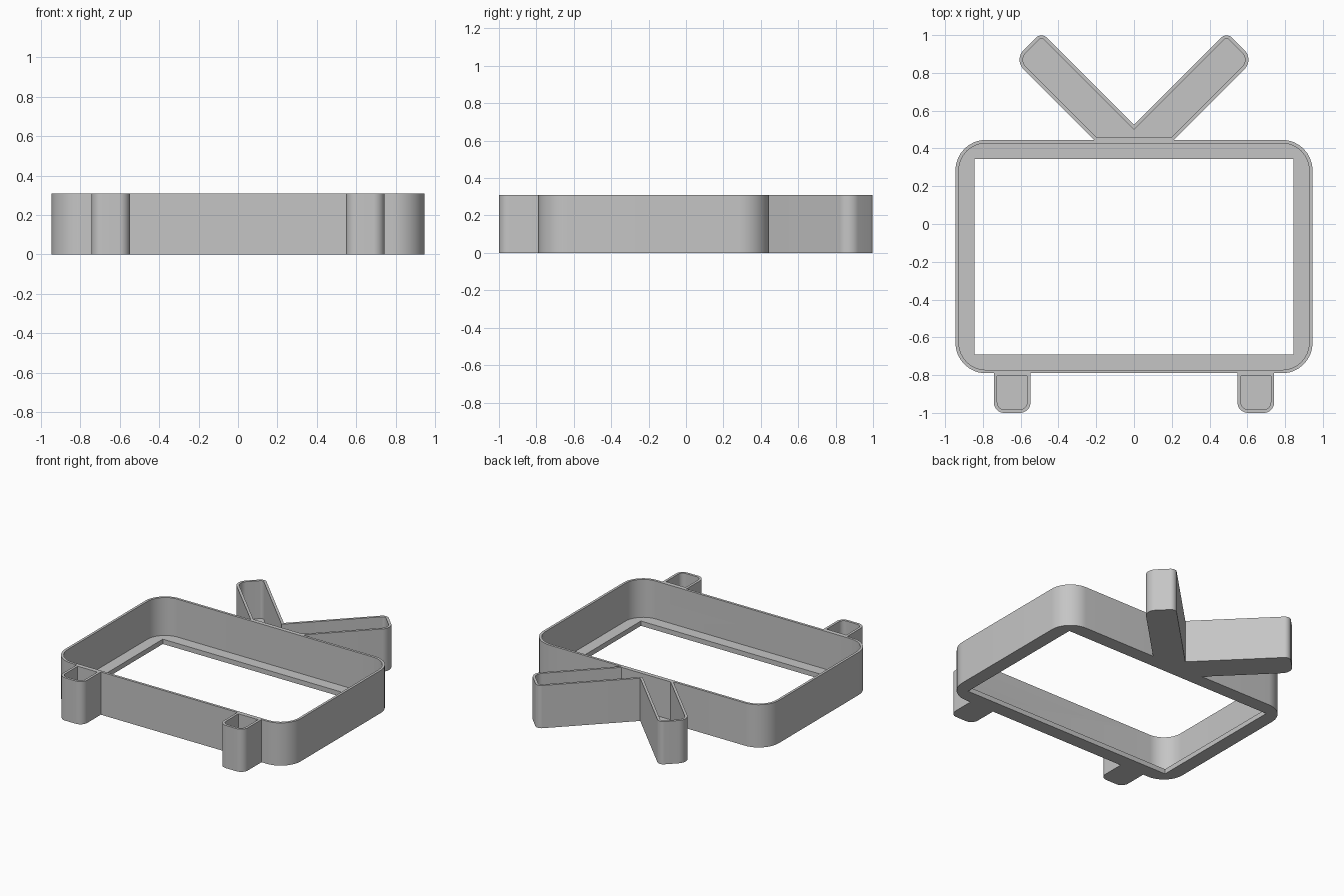
import bpy, bmesh, math
from mathutils import Vector

HEIGHT, FLOOR, WALL = 0.31, 0.035, 0.018

cube = bpy.data.objects.get("Cube")
if cube:
    bpy.data.objects.remove(cube, do_unlink=True)

COLOUR = (0.56, 0.56, 0.56, 1)
grey = bpy.data.materials.new("plain grey")
grey.use_nodes = True
grey.diffuse_color = COLOUR
grey.node_tree.nodes["Principled BSDF"].inputs["Base Color"].default_value = COLOUR


def outline(corners, steps=10):
    """Polygon from (x, y, radius) corners, each rounded by its own radius."""
    pts = []
    n = len(corners)
    for i, (x, y, r) in enumerate(corners):
        p = Vector((x, y))
        if r <= 0:
            pts.append(p)
            continue
        a = (Vector(corners[i - 1][:2]) - p).normalized()
        b = (Vector(corners[(i + 1) % n][:2]) - p).normalized()
        half = a.angle(b) / 2
        centre = p + (a + b).normalized() * r / math.sin(half)
        start = p + a * r / math.tan(half) - centre
        end = p + b * r / math.tan(half) - centre
        for k in range(steps + 1):
            t = k / steps
            pts.append(centre + start.lerp(end, t).normalized() * r)
    return pts


def prism(name, pts, low, high):
    bm = bmesh.new()
    face = bm.faces.new([bm.verts.new((p.x, p.y, low)) for p in pts])
    top = bmesh.ops.extrude_face_region(bm, geom=[face])["geom"]
    bmesh.ops.translate(bm, vec=(0, 0, high - low),
                        verts=[v for v in top if isinstance(v, bmesh.types.BMVert)])
    bmesh.ops.recalc_face_normals(bm, faces=bm.faces)
    mesh = bpy.data.meshes.new(name)
    bm.to_mesh(mesh)
    bm.free()
    mesh.materials.append(grey)
    obj = bpy.data.objects.new(name, mesh)
    bpy.context.collection.objects.link(obj)
    return obj


def boolean(target, other, operation):
    mod = target.modifiers.new(operation.lower(), "BOOLEAN")
    mod.object, mod.operation, mod.solver = other, operation, "EXACT"
    bpy.context.view_layer.objects.active = target
    bpy.ops.object.modifier_apply(modifier=mod.name)
    bpy.data.objects.remove(other, do_unlink=True)


def box(x0, x1, y0, y1, r_front, r_back):
    return outline([(x0, y0, r_front), (x1, y0, r_front), (x1, y1, r_back), (x0, y1, r_back)])


def antenna(inset, base):
    """V-shaped pair of arms; inset shrinks the shape, base is its front edge."""
    d = inset * math.sqrt(2)
    low, high, end = 0.235 + d, 0.525 - d, 1.505 - d
    side = [(base - low, base, 0),
            ((end - low) / 2, (end + low) / 2, 0.07 - inset),
            ((end - high) / 2, (end + high) / 2, 0.04 - inset)]
    return outline(side + [(0, high, 0)] + [(-x, y, r) for x, y, r in reversed(side)])


X, FRONT, BACK = 0.945, -0.79, 0.445

# Solid silhouette: screen body, two feet and the antenna
tray = prism("television_tray", box(-X, X, FRONT, BACK, 0.16, 0.16), 0, HEIGHT)
boolean(tray, prism("antenna", antenna(0, BACK - 0.01), 0, HEIGHT), "UNION")
for s in (-1, 1):
    foot = box(s * 0.645 - 0.097, s * 0.645 + 0.097, -1, FRONT + 0.01, 0.055, 0)
    boolean(tray, prism("foot", foot, 0, HEIGHT), "UNION")

# Hollow pockets above the floor
w = WALL
pockets = [box(-X + w, X - w, FRONT + w, BACK - w, 0.16 - w, 0.16 - w),
           antenna(w, BACK + 0.012)]
for s in (-1, 1):
    pockets.append(box(s * 0.645 - 0.097 + w, s * 0.645 + 0.097 - w,
                       -1 + w, FRONT - 0.014, 0.055 - w, 0))
for pts in pockets:
    boolean(tray, prism("pocket", pts, FLOOR, HEIGHT + 0.1), "DIFFERENCE")

# Rectangular screen opening through the floor
boolean(tray, prism("screen_opening", box(-0.845, 0.845, -0.69, 0.345, 0, 0), -0.1, 0.2), "DIFFERENCE")

bpy.ops.object.select_all(action="DESELECT")
tray.select_set(True)
bpy.context.view_layer.objects.active = tray
bpy.ops.object.shade_smooth_by_angle(angle=math.radians(30))
